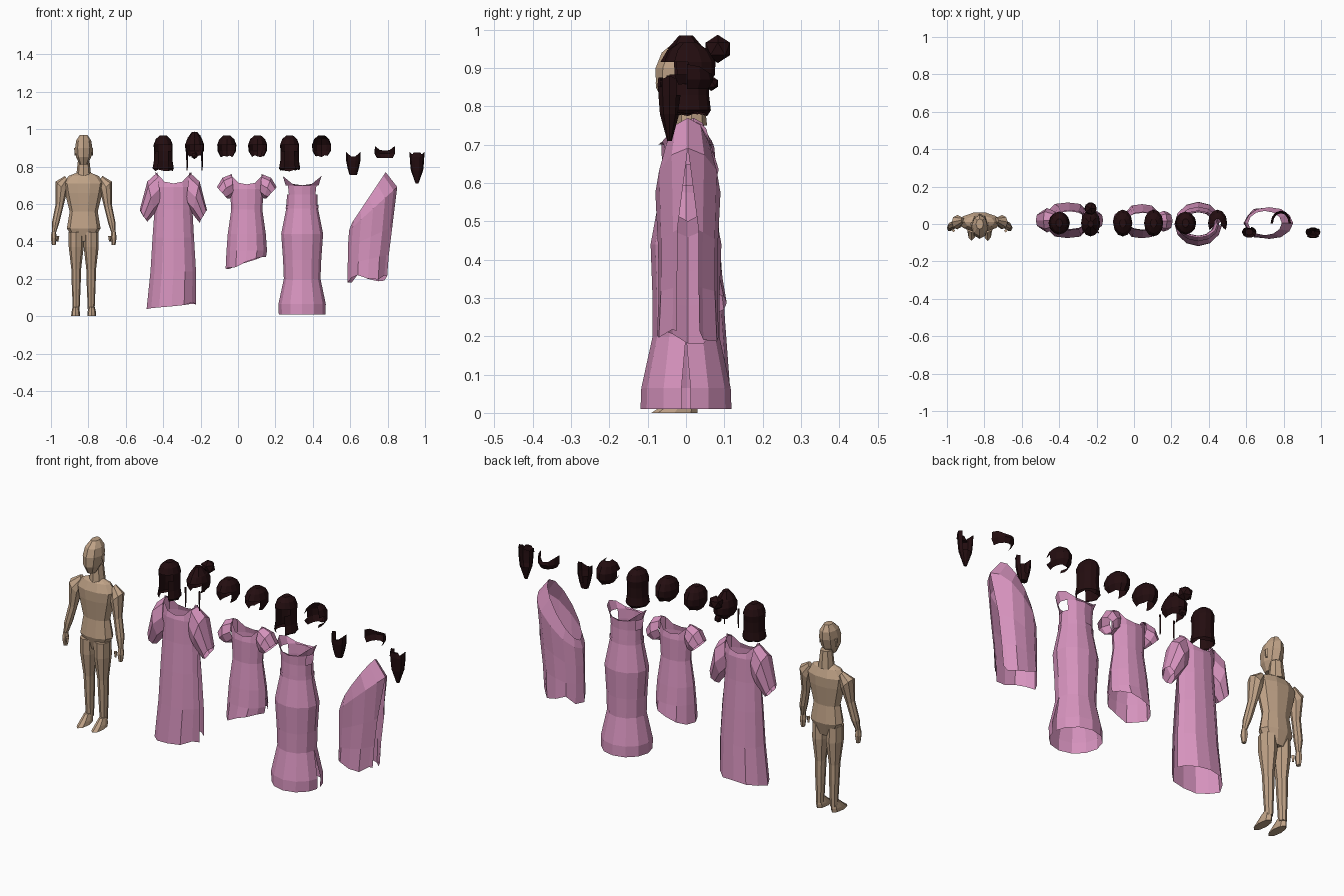
import bpy, bmesh, math, random
from mathutils import Vector

random.seed(4)
default_cube = bpy.data.objects.get("Cube")
if default_cube:
    bpy.data.objects.remove(default_cube)


def material(name, red, green, blue):
    colour = (red, green, blue, 1)
    mat = bpy.data.materials.new(name)
    mat.use_nodes = True
    mat.diffuse_color = colour
    mat.node_tree.nodes["Principled BSDF"].inputs["Base Color"].default_value = colour
    return mat


skin = material("tan skin", .52, .36, .24)
cloth = material("pink cloth", .67, .29, .51)
dark_hair = material("dark brown hair", .017, .004, .005)


def finish(name, bm, mat):
    bmesh.ops.remove_doubles(bm, verts=bm.verts, dist=.0005)
    bmesh.ops.recalc_face_normals(bm, faces=bm.faces)
    mesh = bpy.data.meshes.new(name)
    bm.to_mesh(mesh)
    bm.free()
    mesh.materials.append(mat)
    part = bpy.data.objects.new(name, mesh)
    bpy.context.collection.objects.link(part)


def loft(name, mat, middle, rings, sides=8, depth=(1, 1), y=0, lean=0, offset=0, mirror=1,
         caps="", dip=0, slit_row=None, gap=0, fold=0, ragged=0, cut=None):
    """Skin a stack of rings: (height, radius) when level, (x, z, x, z) when slanted."""
    bm = bmesh.new()
    rows = []
    last = len(rings) - 1
    for i, ring in enumerate(rings):
        if len(ring) == 2:
            height, radius = ring
            ring = (offset - radius, height, offset + radius, height)
        inner, outer = Vector(ring[:2]), Vector(ring[2:])
        centre, half = (inner + outer) / 2, (outer - inner) / 2
        along = i / last
        thickness = half.length * (depth[0] + (depth[1] - depth[0]) * along)
        is_split = slit_row is not None and i >= slit_row
        row = []
        for k in range(sides + 1):
            angle = math.tau * k / sides
            if is_split and k == 0:
                angle += gap
            if is_split and k == sides:
                angle -= gap
            pleat = 1 + fold * along * (-1) ** k
            x, z = centre + half * math.cos(angle) * pleat
            if i == 0:
                z -= dip * min(1, 1.7 * (1 - abs(math.cos(angle))))
            if i == last:
                z += random.uniform(-ragged, ragged)
            depth_y = y + lean * along + thickness * math.sin(angle) * pleat
            row.append(bm.verts.new((middle + mirror * x, depth_y, z)))
        if not is_split:
            row[sides].co = row[0].co
        rows.append(row)
    for upper, lower in zip(rows, rows[1:]):
        for k in range(sides):
            quad = (upper[k], upper[k + 1], lower[k + 1], lower[k])
            mid = sum((v.co for v in quad), Vector()) / 4 - Vector((middle, 0, 0))
            if not (cut and cut(mid)):
                bm.faces.new(quad)
    if "top" in caps:
        bm.faces.new(rows[0][:sides])
    if "bottom" in caps:
        bm.faces.new(rows[-1][:sides])
    finish(name, bm, mat)


def pair(name, *args, **options):
    """Make the left part and its mirrored right twin."""
    loft("left_" + name, *args, **options)
    loft("right_" + name, *args, mirror=-1, **options)


# Standing figure
figure = -.825
closed = "top bottom"
loft("torso", skin, figure, [
    (.77, .03), (.75, .08), (.71, .11), (.66, .1), (.56, .075), (.47, .09), (.4, .05)],
    sides=10, depth=(.4, .65), y=.01, caps=closed)
loft("neck", skin, figure, [(.84, .03), (.75, .04)], y=.015, caps=closed)
loft("head", skin, figure, [
    (.97, .02), (.94, .04), (.9, .046), (.85, .04), (.81, .02)],
    depth=(1.4, 1.4), lean=-.03, caps=closed)
loft("nose", skin, figure, [(.9, .004), (.86, .01)],
     sides=4, y=-.06, lean=-.01, caps=closed)
pair("ear", skin, figure, [(.9, .006), (.86, .004)],
     sides=4, depth=(2, 2), offset=.045, caps=closed)
pair("arm", skin, figure, [
    (.08, .72, .1, .75), (.09, .66, .15, .72), (.11, .58, .15, .6), (.13, .5, .17, .5),
    (.15, .44, .17, .44)], depth=(.8, 1.2), y=.02, lean=-.04, caps=closed)
pair("hand", skin, figure, [(.45, .012), (.42, .016), (.38, .01)],
     sides=6, depth=(1.2, 1.2), y=-.02, offset=.16, caps=closed)
pair("thumb", skin, figure, [(.43, .01), (.4, .005)],
     sides=4, y=-.035, offset=.14, caps=closed)
pair("leg", skin, figure, [(.45, .04), (.37, .04), (.25, .026), (.17, .024), (.03, .018)],
     depth=(1.2, 1.2), lean=.01, offset=.04, caps=closed)
pair("foot", skin, figure, [(.05, .016), (.02, .023), (0, .024)],
     depth=(1.5, 2.5), lean=-.03, offset=.043, caps=closed)

# Long robe with drooping sleeves and an open left side
robe = -.345
loft("long_robe", cloth, robe, [
    (.77, .095), (.69, .1), (.57, .1), (.42, .11), (.24, .12), (-.14, .045, .12, .07)],
    sides=12, depth=(.5, .75), y=.02, dip=.06, slit_row=3, gap=.2, fold=.03, ragged=.008)
pair("robe_sleeve", cloth, robe, [
    (.065, .59, .085, .77), (.1, .55, .14, .72), (.14, .5, .18, .57)],
    depth=(.5, 1), y=.02, ragged=.006)

# Short tunic with a slanted hem
tunic = .047
loft("short_tunic", cloth, tunic, [
    (.76, .09), (.68, .09), (.57, .082), (.44, .1), (.35, .106), (-.11, .25, .1, .32)],
    sides=12, depth=(.5, .85), y=.015, dip=.055, slit_row=4, gap=.1, fold=.03, ragged=.006)
pair("tunic_sleeve", cloth, tunic, [
    (.07, .65, .08, .76), (.09, .63, .13, .74), (.105, .63, .16, .69)],
    depth=(.7, 1.2), y=.015)

# Fitted gown with open armholes, belt and flared hem
gown = .343
loft("fitted_gown", cloth, gown, [
    (.75, .104), (.7, .088), (.65, .082), (.585, .083), (.44, .112), (.3, .102),
    (.2, .098), (.065, .127), (.01, .125)],
    sides=12, depth=(.7, .95), dip=.05, slit_row=7, gap=.1,
    cut=lambda p: abs(p.x) > .075 and .65 < p.z < .7)
loft("gown_belt", cloth, gown, [(.595, .087), (.575, .088)], sides=12, depth=(.8, .8))

# One-shoulder drape, open along its left side
loft("shoulder_drape", cloth, .71, [
    (-.1, .5, .08, .77), (-.115, .46, .14, .69), (-.12, .37, .12, .48),
    (-.12, .28, .1, .33), (-.12, .2, .09, .2)],
    sides=12, depth=(.4, .8), y=.005, slit_row=2, gap=.35, fold=.04, ragged=.025)


# Hair: rounded domes with the face side cut away
def open_face(p):
    return p.y < -.035 and p.z < .91


def back_only(p):
    return p.y < -.012


def long_back(p):
    return open_face(p) or (p.y < 0 and p.z < .83 and abs(p.x) < .035)


dome = [(.905 + .065 * math.cos(math.radians(a)), .052 * math.sin(math.radians(a)))
        for a in range(20, 150, 30)]
flowing = dome[:-1] + [(.83, .05), (.79, .057), (.78, .05)]
bun_place = -.232
for name, place, shape, depth, cut in (
        ("long_hair", -.4, flowing, (1.3, 1), long_back),
        ("shoulder_hair", .276, flowing, (1.3, 1), long_back),
        ("bun_hair", bun_place, dome, (1.3, 1.5), open_face),
        ("cropped_hair", -.06, dome, (1.3, 1.5), open_face),
        ("short_hair", .105, dome, (1.3, 1.5), open_face),
        ("receding_hair", .447, dome, (1.3, 1.5), back_only)):
    loft(name, dark_hair, place, shape, sides=12, depth=depth, y=.005,
         caps="" if cut is back_only else "top", ragged=.006, cut=cut)

# Crest, bun, nape knot and side locks
loft("hair_crest", dark_hair, bun_place, [(.985, .015), (.95, .04)],
     depth=(1.2, 1.2), caps="top")
for name, y, z, radius in (("hair_bun", .083, .95, .037), ("nape_knot", .066, .86, .02)):
    bm = bmesh.new()
    bmesh.ops.create_icosphere(bm, subdivisions=1, radius=radius)
    bmesh.ops.translate(bm, verts=bm.verts, vec=(bun_place, y, z))
    finish(name, bm, dark_hair)
pair("lock", dark_hair, bun_place, [(.88, .006), (.78, .003)],
     sides=4, y=-.045, offset=.04, caps=closed)

# Fringe around the back of the head
loft("hair_fringe", dark_hair, .785, [(.91, .053), (.87, .055), (.845, .042)],
     sides=12, depth=(1.2, 1.3), y=.003, dip=.025, cut=back_only)


# Beards, hollow toward the face
def hollow_back(p):
    return p.y > -.022 and p.z > .79


beard_place = .957
for name, place, shape in (
        ("short_beard", .616, [(.88, .039), (.83, .038), (.79, .03), (.755, .02)]),
        ("long_beard", beard_place, [(.88, .04), (.83, .038), (.78, .033), (.71, .008)])):
    loft(name, dark_hair, place, shape, sides=10, depth=(.8, .8), y=-.043,
         caps="bottom", dip=.025, cut=hollow_back)
loft("moustache", dark_hair, beard_place, [(.875, .018), (.85, .034)],
     sides=6, depth=(.4, .3), y=-.066, caps=closed)
